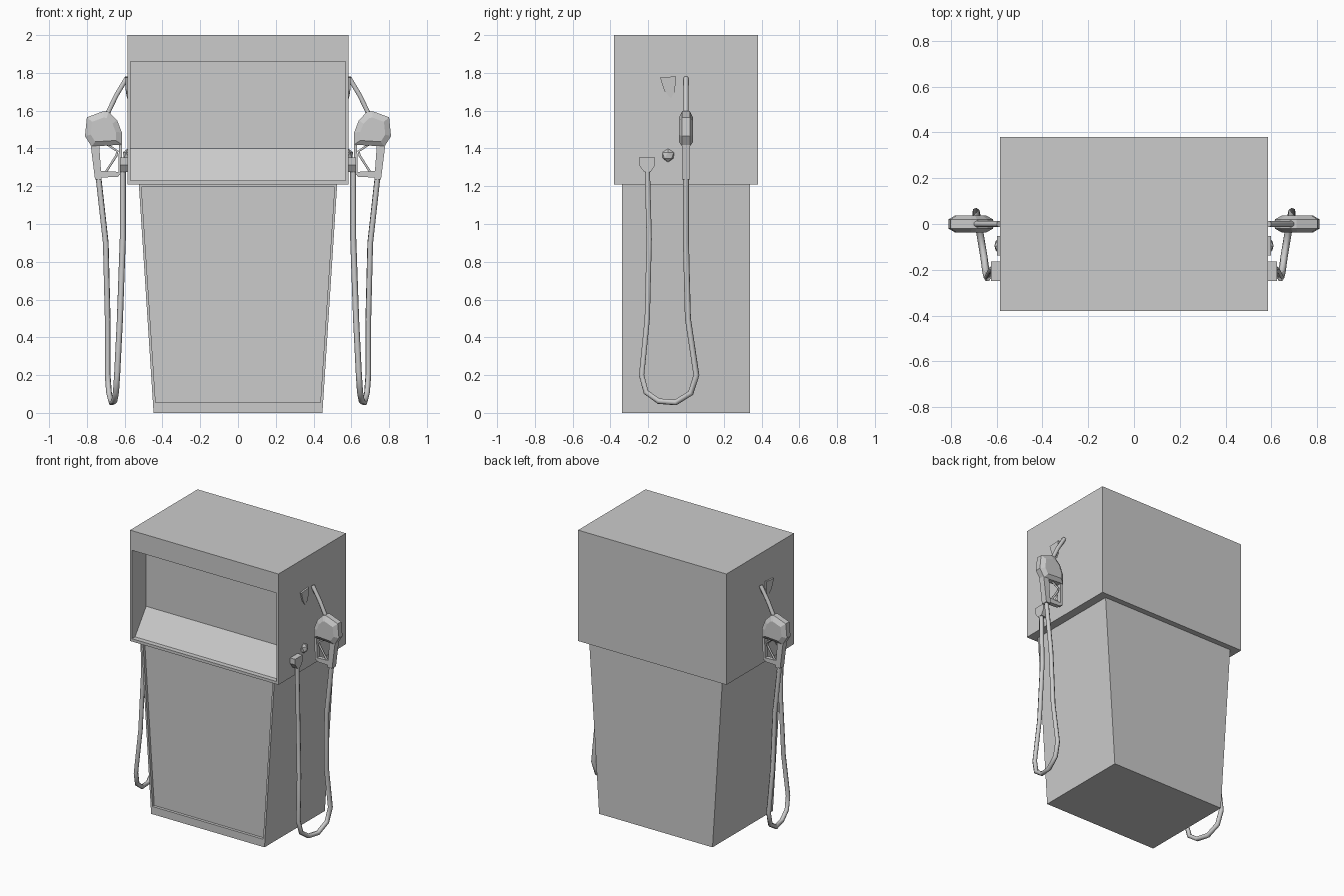
import bpy, bmesh
from mathutils import Vector

if "Cube" in bpy.data.objects:
    bpy.data.objects.remove(bpy.data.objects["Cube"])


def make_object(name, bm):
    bmesh.ops.recalc_face_normals(bm, faces=bm.faces)
    me = bpy.data.meshes.new(name)
    bm.to_mesh(me)
    bm.free()
    ob = bpy.data.objects.new(name, me)
    bpy.context.collection.objects.link(ob)
    return ob


def loft(name, rings):
    """Bridge equal-length closed rings and cap both ends."""
    bm = bmesh.new()
    vs = [[bm.verts.new(p) for p in ring] for ring in rings]
    n = len(vs[0])
    for a, b in zip(vs, vs[1:]):
        for i in range(n):
            j = (i + 1) % n
            bm.faces.new((a[i], a[j], b[j], b[i]))
    bm.faces.new(vs[0])
    bm.faces.new(vs[-1])
    return make_object(name, bm)


def prism_x(name, yz, x0, x1):
    return loft(name, [[(x, y, z) for y, z in yz] for x in (x0, x1)])


def prism_y(name, xz, y0, y1):
    return loft(name, [[(x, y, z) for x, z in xz] for y in (y0, y1)])


def bake(ob):
    dg = bpy.context.evaluated_depsgraph_get()
    return bpy.data.meshes.new_from_object(ob.evaluated_get(dg))


def cut(ob, cutter):
    mod = ob.modifiers.new("recess", 'BOOLEAN')
    mod.object, mod.operation, mod.solver = cutter, 'DIFFERENCE', 'EXACT'
    me = bake(ob)
    ob.modifiers.clear()
    ob.data = me
    bpy.data.objects.remove(cutter)


def tube(name, points, radius):
    cu = bpy.data.curves.new(name, 'CURVE')
    cu.dimensions = '3D'
    cu.bevel_depth, cu.bevel_resolution, cu.use_fill_caps = radius, 1, True
    sp = cu.splines.new('POLY')
    sp.points.add(len(points) - 1)
    for p, co in zip(sp.points, points):
        p.co = (*co, 1)
    tmp = bpy.data.objects.new(name + "_path", cu)
    bpy.context.collection.objects.link(tmp)
    me = bake(tmp)
    bpy.data.objects.remove(tmp)
    ob = bpy.data.objects.new(name, me)
    bpy.context.collection.objects.link(ob)
    return ob


# Upper cabinet with a display recess and sloped console
cabinet = prism_y("upper_cabinet", [(-.585, 1.21), (.585, 1.21), (.585, 2), (-.585, 2)], -.38, .38)
cut(cabinet, prism_x("display_cutter", [(-.5, 1.23), (-.345, 1.23), (-.22, 1.4),
                                        (-.22, 1.86), (-.5, 1.86)], -.57, .57))

# Tapered lower body with a shallow front panel
body = prism_y("lower_body", [(-.447, 0), (.447, 0), (.525, 1.21), (-.525, 1.21)], -.34, .34)
cut(body, prism_y("panel_cutter", [(-.436, .055), (.436, .055), (.511, 1.196), (-.511, 1.196)], -.5, -.32))

sides = []

# Hose looping from the wall connector down and up to the nozzle
sides.append(tube("hose", [
    (.61, -.205, 1.30), (.61, -.195, .92), (.625, -.205, .5), (.64, -.235, .2),
    (.646, -.212, .11), (.655, -.145, .062), (.67, -.055, .055), (.683, .025, .105),
    (.69, .055, .2), (.69, .01, .5), (.70, 0, .9), (.74, 0, 1.26)], .016))

# Flared hose connector on the wall
sides.append(prism_x("hose_connector", [
    (-.248, 1.352), (-.164, 1.352), (-.164, 1.312), (-.187, 1.275),
    (-.222, 1.275), (-.248, 1.312)], .58, .625))

# Faceted round knob
bm = bmesh.new()
bmesh.ops.create_icosphere(bm, subdivisions=1, radius=.036)
bmesh.ops.scale(bm, vec=(.75, 1, 1), verts=bm.verts)
bmesh.ops.translate(bm, vec=(.585, -.095, 1.363), verts=bm.verts)
sides.append(make_object("knob", bm))

# Small nozzle holder: wedge-shaped plate
sides.append(loft("nozzle_holder", [
    [(.58, y, z) for y, z in [(-.137, 1.775), (-.052, 1.782), (-.06, 1.70), (-.08, 1.665), (-.115, 1.705)]],
    [(x, y, z) for x, y, z in [(.597, -.137, 1.775), (.597, -.052, 1.782), (.594, -.06, 1.70),
                               (.587, -.08, 1.665), (.594, -.115, 1.705)]]]))

# Nozzle body: outline narrowed towards both faces
outline = [(.615, 1.42), (.775, 1.41), (.81, 1.465), (.80, 1.565),
           (.71, 1.598), (.685, 1.595), (.64, 1.55), (.615, 1.485)]
c = Vector((.715, 1.49))
sides.append(loft("nozzle_body", [
    [(c.x + (x - c.x) * s, y, c.y + (z - c.y) * s) for x, z in outline]
    for y, s in ((-.038, .68), (-.02, 1), (.02, 1), (.038, .68))]))

# Spout, grip, guard and trigger
sides.append(tube("spout", [(.588, 0, 1.775), (.645, 0, 1.68), (.695, 0, 1.575)], .014))
sides.append(prism_y("grip", [(.735, 1.42), (.78, 1.42), (.757, 1.235), (.722, 1.235)], -.022, .022))
sides.append(prism_y("guard_bar", [(.618, 1.275), (.74, 1.282), (.74, 1.245), (.635, 1.25)], -.015, .015))
sides.append(prism_y("guard_front", [(.613, 1.43), (.63, 1.43), (.634, 1.26), (.617, 1.26)], -.015, .015))
sides.append(tube("trigger", [(.69, 0, 1.42), (.638, 0, 1.385), (.645, 0, 1.36), (.70, 0, 1.275)], .007))

# Mirror all the side equipment to the left
for ob in sides:
    ob.modifiers.new("mirror", 'MIRROR').use_axis[0] = True
